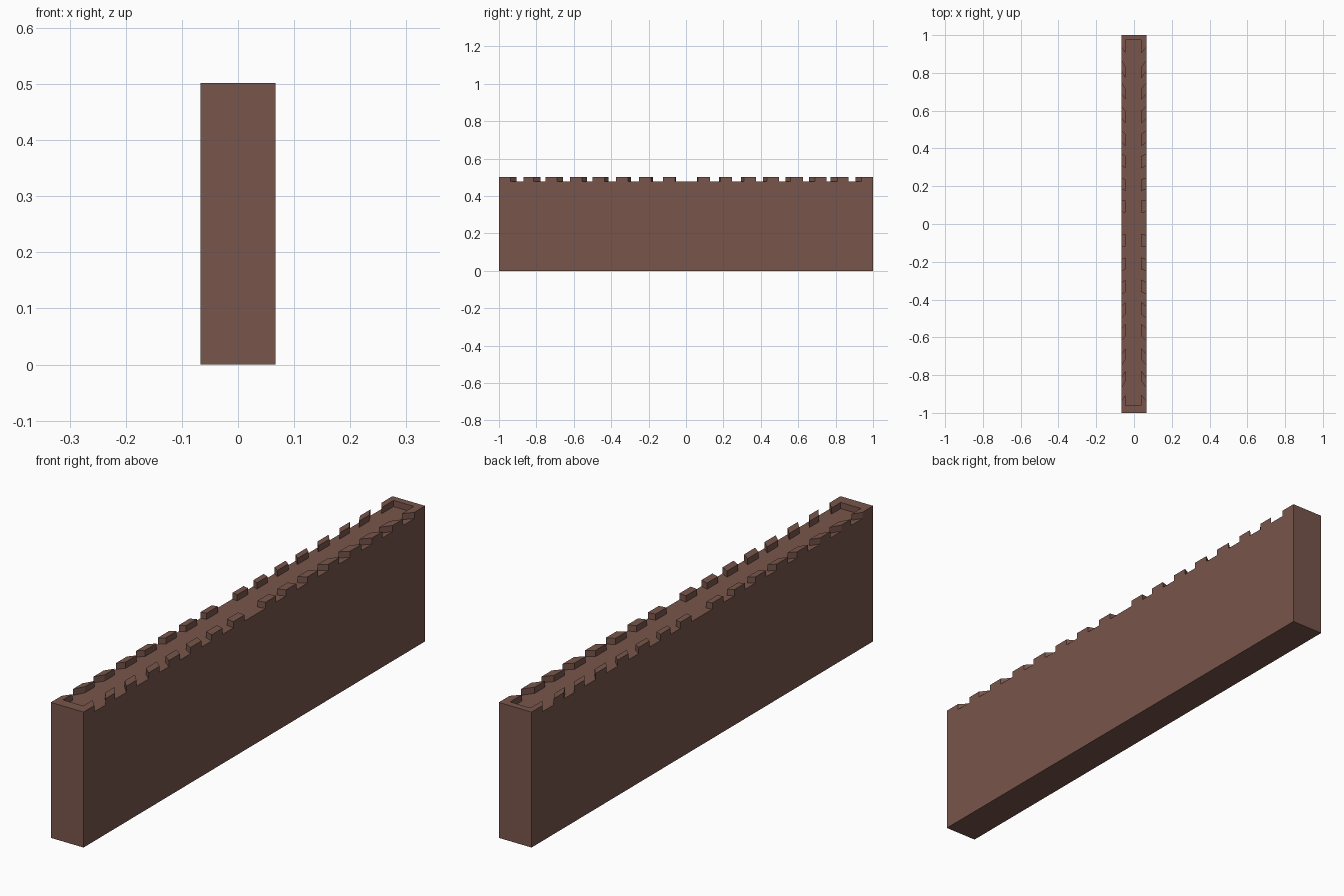
import bpy
import bmesh

if "Cube" in bpy.data.objects:
    bpy.data.objects.remove(bpy.data.objects["Cube"])

W, FLOOR, TOP = 0.067, 0.479, 0.502   # half width, walkway height, merlon top

brick = bpy.data.materials.new("brown stone")
brick.diffuse_color = (0.19, 0.093, 0.072, 1)
brick.use_nodes = True
brick.node_tree.nodes["Principled BSDF"].inputs["Base Color"].default_value = brick.diffuse_color


def prisms(name, outlines, z0, z1):
    """Extrude a list of plan outlines into one object."""
    bm = bmesh.new()
    for pts in outlines:
        low = [bm.verts.new((x, y, z0)) for x, y in pts]
        high = [bm.verts.new((x, y, z1)) for x, y in pts]
        bm.faces.new(low)
        bm.faces.new(high)
        for i in range(len(pts)):
            j = (i + 1) % len(pts)
            bm.faces.new((low[i], low[j], high[j], high[i]))
    bmesh.ops.recalc_face_normals(bm, faces=bm.faces)
    mesh = bpy.data.meshes.new(name)
    bm.to_mesh(mesh)
    bm.free()
    mesh.materials.append(brick)
    obj = bpy.data.objects.new(name, mesh)
    bpy.context.collection.objects.link(obj)


# solid wall up to the walkway
prisms("wall_body", [[(-W, -1), (W, -1), (W, 1), (-W, 1)]], 0, FLOOR)

# merlons along both long edges; their ends slant towards the middle
south = [(-0.87, -0.815), (-0.75, -0.69), (-0.62, -0.555), (-0.50, -0.435),
         (-0.374, -0.31), (-0.25, -0.187), (-0.123, -0.058)]
north = [(0.064, 0.128), (0.185, 0.246), (0.31, 0.374), (0.433, 0.497),
         (0.56, 0.626), (0.69, 0.75), (0.81, 0.87)]
for name, side, inner in (("right_merlons", 1, 0.038), ("left_merlons", -1, 0.045)):
    shapes = []
    for a, b in south + north:
        k = 0.045 * (a + b) / 2
        shapes.append([(side * W, a), (side * W, b),
                       (side * inner, b - k), (side * inner, a - k)])
    prisms(name, shapes, FLOOR, TOP)

# U-shaped parapets closing both ends
for name, s, t in (("front_parapet", -1, 0.96), ("back_parapet", 1, 0.975)):
    prisms(name, [[(-W, s), (W, s), (W, s * 0.937), (0.038, s * 0.905),
                   (0.038, s * t), (-0.045, s * t), (-0.045, s * 0.905),
                   (-W, s * 0.937)]], FLOOR, TOP)
